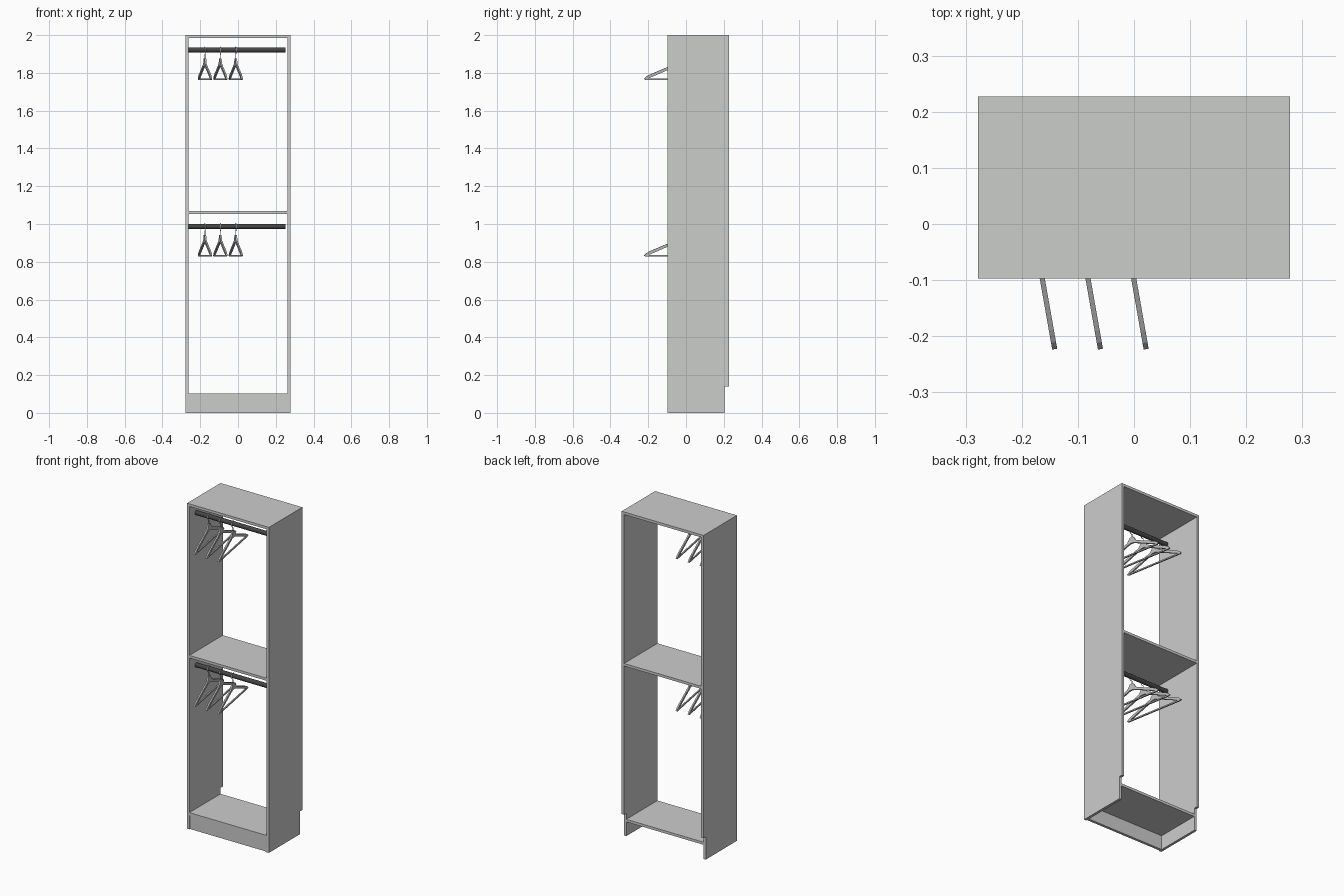
import bpy, bmesh, math
from mathutils import Matrix, Vector

if "Cube" in bpy.data.objects:
    bpy.data.objects.remove(bpy.data.objects["Cube"])


def material(name, rgb):
    m = bpy.data.materials.new(name)
    m.diffuse_color = (*rgb, 1)
    m.use_nodes = True
    m.node_tree.nodes["Principled BSDF"].inputs["Base Color"].default_value = m.diffuse_color
    return m


PANEL = material("pale_grey_panel", (0.60, 0.61, 0.60))
DARK = material("dark_rod", (0.06, 0.06, 0.06))
HANGER = material("grey_hanger", (0.50, 0.50, 0.50))


def finish(name, bm, mat):
    bmesh.ops.recalc_face_normals(bm, faces=bm.faces)
    me = bpy.data.meshes.new(name)
    bm.to_mesh(me)
    bm.free()
    me.materials.append(mat)
    ob = bpy.data.objects.new(name, me)
    bpy.context.collection.objects.link(ob)
    return ob


def add_prism(bm, pts, offset):
    """Polygon pushed along a vector into a solid."""
    face = bm.faces.new([bm.verts.new(p) for p in pts])
    r = bmesh.ops.extrude_face_region(bm, geom=[face])
    new = [g for g in r["geom"] if isinstance(g, bmesh.types.BMVert)]
    bmesh.ops.translate(bm, verts=new, vec=offset)
    if not face.is_valid:
        return
    return face


def box(name, x0, x1, y0, y1, z0, z1, mat):
    bm = bmesh.new()
    add_prism(bm, [(x0, y0, z0), (x1, y0, z0), (x1, y1, z0), (x0, y1, z0)], (0, 0, z1 - z0))
    return finish(name, bm, mat)


W, T = 0.278, 0.016            # half width, board thickness
FRONT, BACK, SKIRT = -0.097, 0.227, 0.205
IN = W - T

# side panels with the skirting notch at the back
profile = [(FRONT, 0), (SKIRT, 0), (SKIRT, 0.14), (BACK, 0.14), (BACK, 2), (FRONT, 2)]
for name, x in (("left_side", -W), ("right_side", IN)):
    bm = bmesh.new()
    add_prism(bm, [(x, y, z) for y, z in profile], (T, 0, 0))
    finish(name, bm, PANEL)

# horizontal boards and plinth
box("top_board", -IN, IN, FRONT, BACK, 2 - T, 2, PANEL)
box("middle_shelf", -IN, IN, FRONT, BACK, 1.053, 1.069, PANEL)
box("bottom_shelf", -IN, IN, FRONT, SKIRT, 0.087, 0.103, PANEL)
box("plinth", -IN, IN, FRONT + 0.006, FRONT + 0.006 + T, 0, 0.087, PANEL)

# hanger outline, half, relative to the rod centre: (along, height)
UPPER = [(0.012, -0.046), (0.03, -0.075), (0.066, -0.091), (0.16, -0.130), (0.182, -0.142), (0.194, -0.155)]
LOWER = [(0.182, -0.157), (0.165, -0.149), (0.15, -0.143), (0.066, -0.107), (0.012, -0.085)]
ROD_Y, ROD_R, THICK = -0.032, 0.0135, 0.009


def hanger(name, x, z):
    place = Matrix.Translation((x, ROD_Y, z)) @ Matrix.Rotation(math.radians(-80), 4, 'Z')
    # shoulders
    half = UPPER + LOWER
    outline = half + [(-s, h) for s, h in reversed(half)]
    bm = bmesh.new()
    add_prism(bm, [(s, -THICK / 2, h) for s, h in outline], (0, THICK, 0))
    # trouser bar
    add_prism(bm, [(-0.186, -0.004, -0.159), (0.186, -0.004, -0.159),
                   (0.186, -0.004, -0.151), (-0.186, -0.004, -0.151)], (0, 0.008, 0))
    bm.transform(place)
    finish(name + "_body", bm, HANGER)
    # wire hook over the rod
    r = ROD_R + 0.002
    path = [(0, -0.05), (0, -0.026), (r * 0.7, -0.018)]
    path += [(r * math.cos(a), r * math.sin(a)) for a in
             (math.radians(-25 + 22.5 * i) for i in range(10))]
    cu = bpy.data.curves.new(name + "_hook", 'CURVE')
    cu.dimensions = '3D'
    cu.bevel_depth = 0.002
    cu.bevel_resolution = 1
    cu.use_fill_caps = True
    sp = cu.splines.new('POLY')
    sp.points.add(len(path) - 1)
    for p, (s, h) in zip(sp.points, path):
        p.co = (*(place @ Vector((s, 0, h))), 1)
    cu.materials.append(HANGER)
    ob = bpy.data.objects.new(name + "_hook", cu)
    bpy.context.collection.objects.link(ob)
    bpy.ops.object.select_all(action='DESELECT')
    ob.select_set(True)
    bpy.context.view_layer.objects.active = ob
    bpy.ops.object.convert(target='MESH')


# two rails with three hangers each
for level, z in (("upper", 1.922), ("lower", 0.987)):
    bpy.ops.mesh.primitive_cylinder_add(vertices=24, radius=ROD_R, depth=0.514,
                                        location=(-0.005, ROD_Y, z), rotation=(0, math.pi / 2, 0))
    rod = bpy.context.object
    rod.name = level + "_rod"
    rod.data.materials.append(DARK)
    bpy.ops.object.shade_smooth_by_angle(angle=math.radians(40))
    for i in range(3):
        hanger(f"{level}_hanger_{i + 1}", -0.175 + 0.0815 * i, z)
